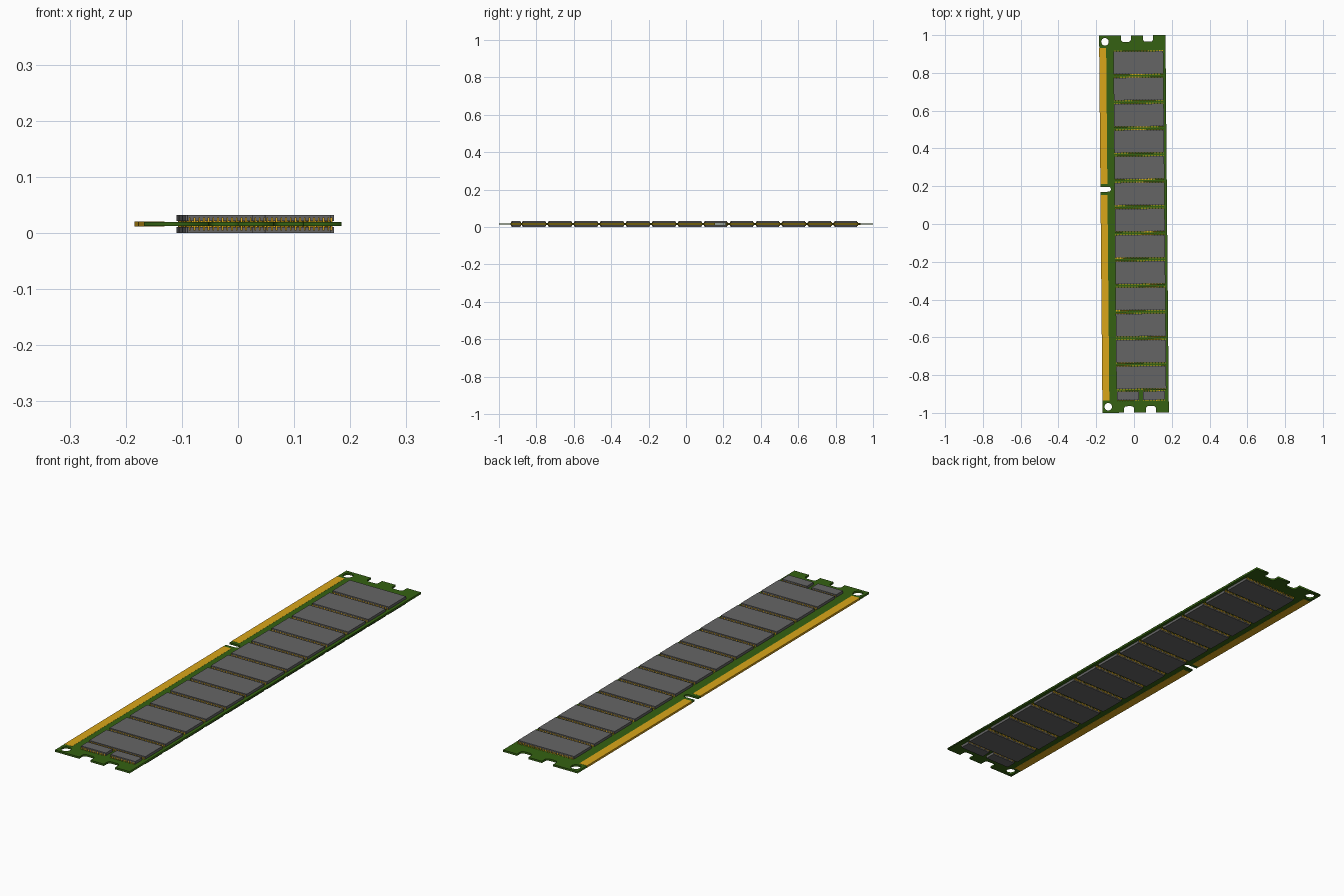
import bpy, bmesh, math
from mathutils import Vector, Matrix

if "Cube" in bpy.data.objects:
    bpy.data.objects.remove(bpy.data.objects["Cube"])

TILT = 0.009            # the whole module is turned slightly about z
MID = 0.016             # height of the board's middle plane
HALF = 0.004            # half the board thickness
W, L = 0.1755, 0.9985   # half width and half length of the board


def mat(name, rgb):
    m = bpy.data.materials.new(name)
    m.diffuse_color = (*rgb, 1)
    m.use_nodes = True
    m.node_tree.nodes["Principled BSDF"].inputs["Base Color"].default_value = m.diffuse_color
    return m


GREEN = mat("board_green", (0.035, 0.12, 0.006))
GOLD = mat("contact_gold", (0.70, 0.38, 0.01))
DARK = mat("chip_grey", (0.13, 0.13, 0.13))


def place(ob, material):
    ob.location.z = MID
    ob.rotation_euler.z = TILT
    ob.data.materials.append(material)


def finish(bm, name, material):
    bmesh.ops.recalc_face_normals(bm, faces=bm.faces)
    me = bpy.data.meshes.new(name)
    bm.to_mesh(me)
    bm.free()
    ob = bpy.data.objects.new(name, me)
    bpy.context.collection.objects.link(ob)
    place(ob, material)


def box(bm, x0, x1, y0, y1, z0, z1):
    m = (Matrix.Translation(((x0 + x1) / 2, (y0 + y1) / 2, (z0 + z1) / 2))
         @ Matrix.Diagonal((x1 - x0, y1 - y0, z1 - z0, 1)))
    bmesh.ops.create_cube(bm, size=1, matrix=m)


def notch(mouth, travel, width, depth, r, seg=6):
    """Rounded slot in an outline walked counter-clockwise."""
    m, t = Vector(mouth), Vector(travel)
    n = Vector((-t.y, t.x))
    pts = [m - t * width / 2]
    for side in (-1, 1):
        c = m + t * side * (width / 2 - r) + n * (depth - r)
        for i in range(seg + 1):
            a = math.pi / 2 * i / seg
            if side < 0:
                pts.append(c - t * r * math.cos(a) + n * r * math.sin(a))
            else:
                pts.append(c + n * r * math.cos(a) + t * r * math.sin(a))
    return pts + [m + t * width / 2]


# Circuit board: notched outline with two round holes
outline = [(-W, -L)]
for x in (-0.035, 0.081):
    outline += notch((x, -L), (1, 0), 0.053, 0.034, 0.014)
outline += [(W, -L), (W, L)]
for x in (0.083, -0.034):
    outline += notch((x, L), (-1, 0), 0.053, 0.034, 0.014)
outline += [(-W, L)]
outline += notch((-W, 0.185), (0, -1), 0.026, 0.055, 0.0125)
holes = [[(-0.145 + 0.02 * math.cos(k * math.pi / 12),
           s * 0.966 + 0.02 * math.sin(k * math.pi / 12)) for k in range(24)]
         for s in (-1, 1)]
cu = bpy.data.curves.new("circuit_board", 'CURVE')
cu.dimensions, cu.fill_mode, cu.extrude = '2D', 'BOTH', HALF
for loop in [outline] + holes:
    sp = cu.splines.new('POLY')
    sp.points.add(len(loop) - 1)
    for p, q in zip(sp.points, loop):
        p.co = (q[0], q[1], 0, 1)
    sp.use_cyclic_u = True
board = bpy.data.objects.new("circuit_board", cu)
bpy.context.collection.objects.link(board)
bpy.context.view_layer.objects.active = board
board.select_set(True)
bpy.ops.object.convert(target='MESH')
board = bpy.context.object
place(board, GREEN)

# Gold edge contacts, wrapping the board edge either side of the key slot
bm = bmesh.new()
for y0, y1 in ((-0.934, 0.156), (0.214, 0.934)):
    box(bm, -W - 0.0005, -0.139, y0, y1, -HALF - 0.0004, HALF + 0.0004)
finish(bm, "edge_contacts", GOLD)

# Bent pin profile: distance out from the chip, height above the board
PIN = [(0, 0.0075), (0.003, 0.0075), (0.0042, 0.0015), (0.006, 0.0015),
       (0.006, 0), (0.0032, 0), (0.002, 0.006), (0, 0.006)]


def pin(bm, x, y, out, face, w=0.0032):
    rings = [[bm.verts.new((x + sx * w / 2, y + out * d, face * (HALF + h)))
              for d, h in PIN] for sx in (-1, 1)]
    a, b = rings
    bm.faces.new(a)
    bm.faces.new(b[::-1])
    for i in range(len(PIN)):
        j = (i + 1) % len(PIN)
        bm.faces.new((a[i], b[i], b[j], a[j]))


# Chips: centre x, centre y, width, length, pins per side
chips = [(0.031, 0.854 - 0.1389 * i, 0.264, 0.119, 33) for i in range(13)]
chips += [(x, -0.909, 0.117, 0.045, 14) for x in (-0.040, 0.098)]

for face, label in ((1, "top"), (-1, "bottom")):
    bodies, pins = bmesh.new(), bmesh.new()
    for cx, cy, w, l, n in chips:
        z = sorted((face * (HALF + 0.001), face * MID))
        box(bodies, cx - w / 2, cx + w / 2, cy - l / 2, cy + l / 2, *z)
        for out in (-1, 1):
            for k in range(n):
                pin(pins, cx - w / 2 + (k + 0.5) * w / n, cy + out * l / 2, out, face)
    finish(bodies, label + "_memory_chips", DARK)
    finish(pins, label + "_chip_pins", GOLD)
